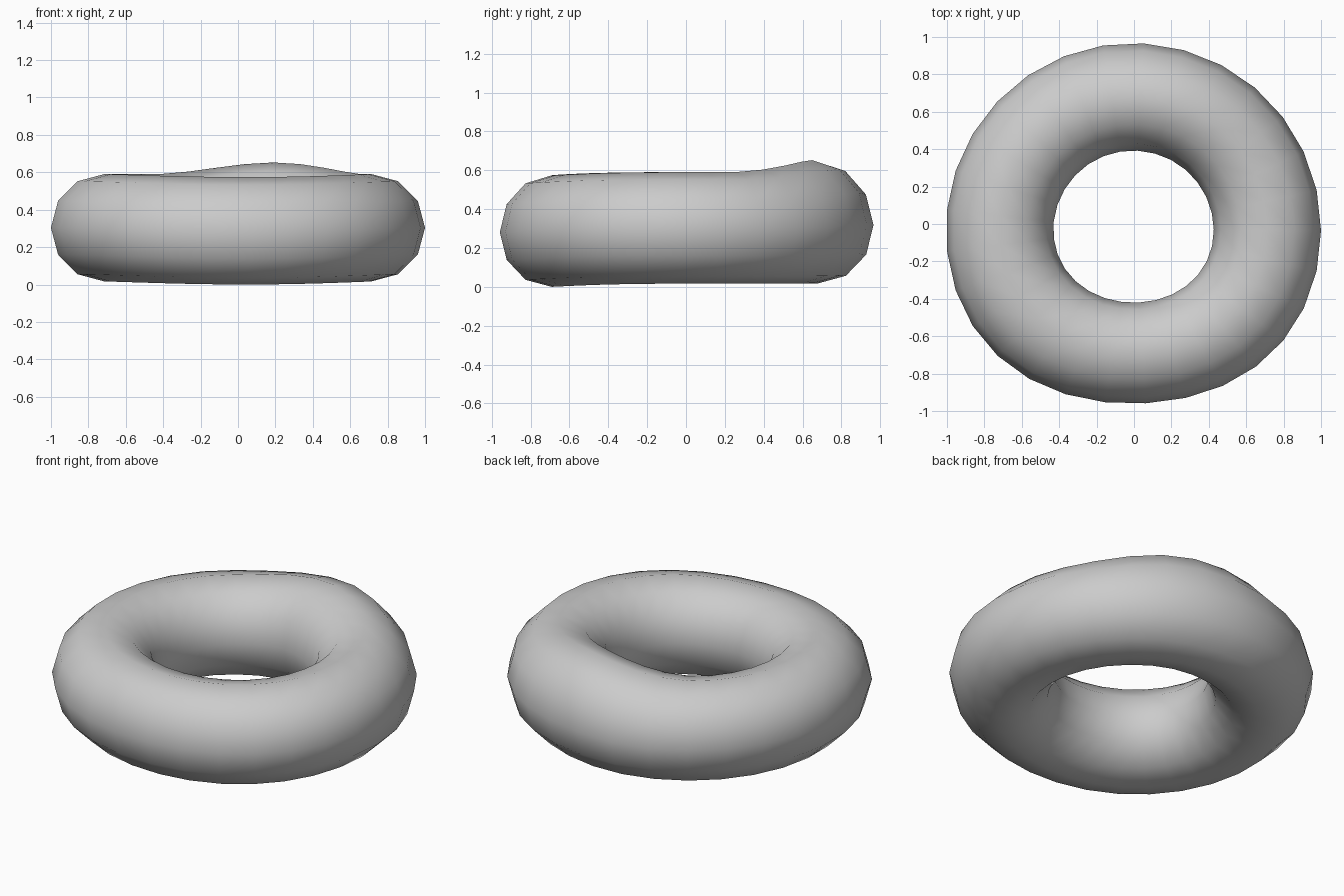
import bpy
from mathutils import Vector

if "Cube" in bpy.data.objects:
    bpy.data.objects.remove(bpy.data.objects["Cube"])

# ring body: low-poly torus
bpy.ops.mesh.primitive_torus_add(major_segments=29, minor_segments=12,
                                 major_radius=0.716, minor_radius=0.287,
                                 location=(0, 0, 0))
ring = bpy.context.object
ring.name = "ring_body"
mesh = ring.data
for v in mesh.vertices:
    v.co += Vector((-0.003, -0.035, 0.303))


def soft_pull(centre, offset, radius):
    """Move vertices near centre by offset with a smooth falloff."""
    centre, offset = Vector(centre), Vector(offset)
    for v in mesh.vertices:
        t = max(0.0, 1 - (v.co - centre).length / radius)
        v.co += offset * (t * t * (3 - 2 * t))


# raised bump at the back, flattened front
soft_pull((0.19, 0.655, 0.59), (0, -0.005, 0.062), 0.65)
soft_pull((0.05, -1.037, 0.303), (0.012, 0.078, -0.022), 1.24)

# rest on the ground
low = min(v.co.z for v in mesh.vertices)
for v in mesh.vertices:
    v.co.z -= low

bpy.ops.object.shade_smooth()
